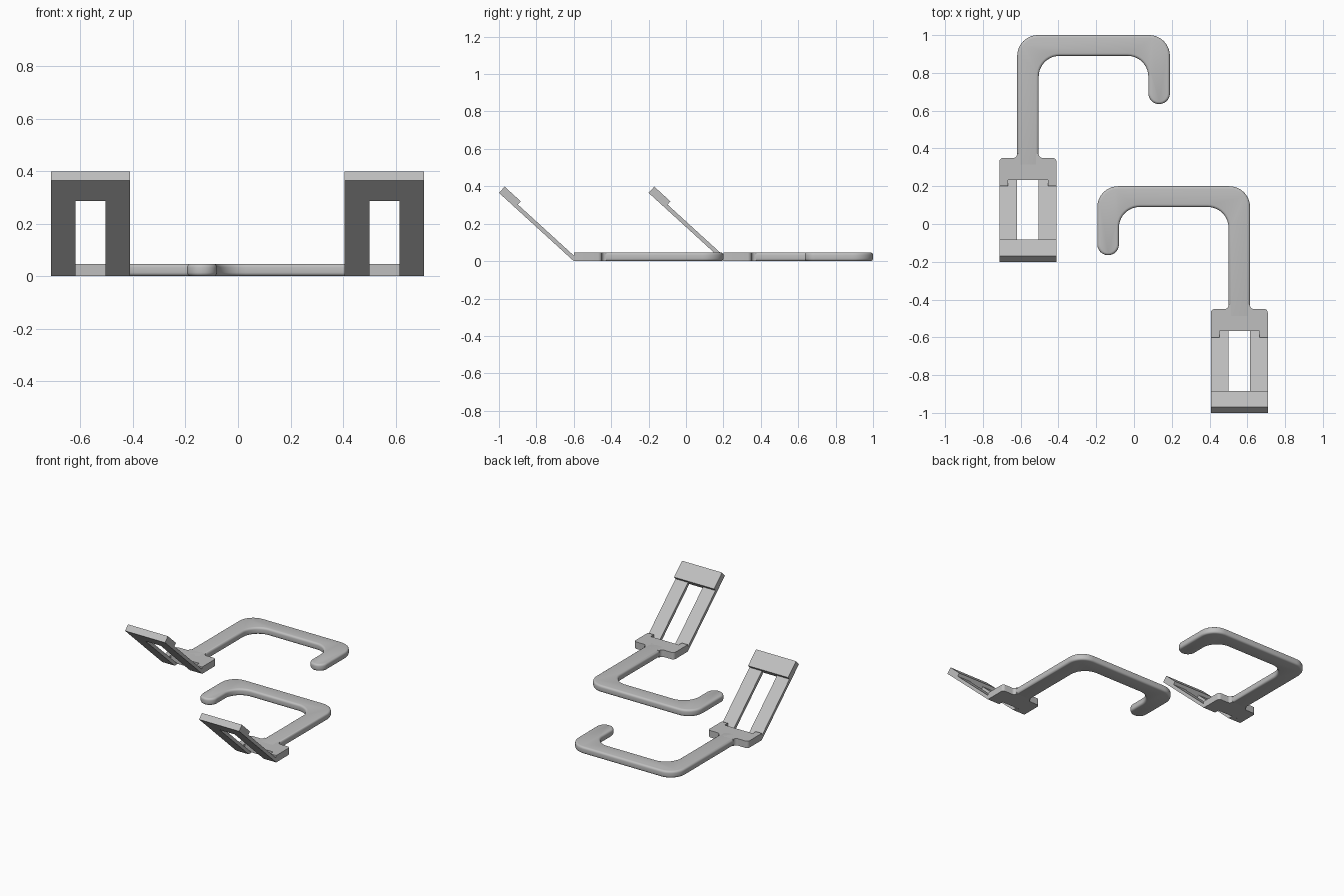
import bpy, bmesh, math
from mathutils import Vector

if "Cube" in bpy.data.objects:
    bpy.data.objects.remove(bpy.data.objects["Cube"])

grey = bpy.data.materials.new("light grey")
grey.diffuse_color = (0.52, 0.52, 0.52, 1)
grey.use_nodes = True
grey.node_tree.nodes["Principled BSDF"].inputs["Base Color"].default_value = grey.diffuse_color
THICK = 0.047      # flat bar thickness
CX = -0.5615       # centre line of the first stem
HW, SW = 0.151, 0.057   # half widths of the foot and the stem


def rounded(corners, steps=10):
    """Replace each (x, y, radius) corner by an arc."""
    out = []
    n = len(corners)
    for i, (x, y, r) in enumerate(corners):
        p = Vector((x, y))
        if r == 0:
            out.append(p)
            continue
        a = (Vector(corners[i - 1][:2]) - p).normalized()
        b = (Vector(corners[(i + 1) % n][:2]) - p).normalized()
        c = p + (a + b) * r          # all corners are right angles
        for k in range(steps + 1):
            t = k / steps * math.pi / 2
            out.append(c - b * r * math.cos(t) - a * r * math.sin(t))
    return out


def prism(name, points, depth, place, bevel=0):
    """Extrude an outline of 3D points by a depth vector, optionally rounding its rims."""
    bm = bmesh.new()
    face = bm.faces.new([bm.verts.new(p) for p in points])
    geo = bmesh.ops.extrude_face_region(bm, geom=[face], use_keep_orig=True)["geom"]
    bmesh.ops.translate(bm, vec=depth, verts=[g for g in geo if isinstance(g, bmesh.types.BMVert)])
    bmesh.ops.recalc_face_normals(bm, faces=bm.faces)
    if bevel:
        rim = [e for e in bm.edges if abs(e.verts[0].co.z - e.verts[1].co.z) < 1e-5]
        bmesh.ops.bevel(bm, geom=rim, offset=bevel, segments=4, profile=0.5, affect='EDGES')
    for v in bm.verts:
        v.co = place(v.co)
    bmesh.ops.recalc_face_normals(bm, faces=bm.faces)
    me = bpy.data.meshes.new(name)
    bm.to_mesh(me)
    bm.free()
    ob = bpy.data.objects.new(name, me)
    bpy.context.collection.objects.link(ob)
    me.materials.append(grey)
    bpy.ops.object.select_all(action='DESELECT')
    ob.select_set(True)
    bpy.context.view_layer.objects.active = ob
    bpy.ops.object.shade_smooth_by_angle(angle=math.radians(35))


def flat(outline):
    return [(p.x, p.y, 0) for p in outline]


# Side profile directions of the tilted frame: along the slope and out of it
FOOT = Vector((0.2, 0.0))
ALONG = Vector((-0.4, 0.365))
LENGTH = ALONG.length
ALONG.normalize()
OUT = Vector((-ALONG.x, ALONG.y)).yx
LEG_T, CAP_T, CAP_LEN = 0.022, 0.045, 0.117


def slope(s, t):
    return FOOT + ALONG * s + OUT * t


def build(side, place):
    up = (0, 0, THICK)
    # hook bar: stem, crossbar and short return with a round tip
    l, r = CX - SW, CX + SW
    tl, tr, ty = 0.076, 0.190, 0.635
    hook = rounded([(l, 0.30, 0), (l, 1.0, 0.11), (tr, 1.0, 0.11), (tr, ty, 0.0565),
                    (tl, ty, 0.0565), (tl, 0.89, 0.11), (r, 0.89, 0.11), (r, 0.30, 0)])
    prism(side + "_hook", flat(hook), up, place, 0.014)

    # foot block, notched where the frame legs enter, filleted into the stem
    half = [(0.106, 0.233, 0), (0.106, 0.2, 0), (HW, 0.2, 0), (HW, 0.35, 0.02),
            (SW, 0.35, 0.02), (SW, 0.373, 0)]
    corners = [(CX + x, y, q) for x, y, q in half]
    corners += [(CX - x, y, q) for x, y, q in reversed(half)]
    prism(side + "_foot", flat(rounded(corners, 5)), up, place)

    # two sloping legs
    leg = [FOOT, slope(LENGTH - CAP_LEN, 0), slope(LENGTH - CAP_LEN, LEG_T),
           Vector((FOOT.x + LEG_T / OUT.x, 0))]
    for tag, x in (("left", CX - HW), ("right", CX + SW)):
        prism(f"{side}_{tag}_leg", [(x, p.x, p.y) for p in leg], (HW - SW, 0, 0), place)

    # thick end bar joining the legs
    cap = [slope(LENGTH - CAP_LEN, 0), slope(LENGTH, 0), slope(LENGTH, CAP_T),
           slope(LENGTH - CAP_LEN, CAP_T)]
    prism(side + "_end_bar", [(CX - HW, p.x, p.y) for p in cap], (2 * HW, 0, 0), place)


# Rear bracket and its mirrored copy nearer the front
build("rear", lambda p: p.copy())
build("front", lambda p: Vector((-p.x - 0.004, p.y - 0.8, p.z)))
